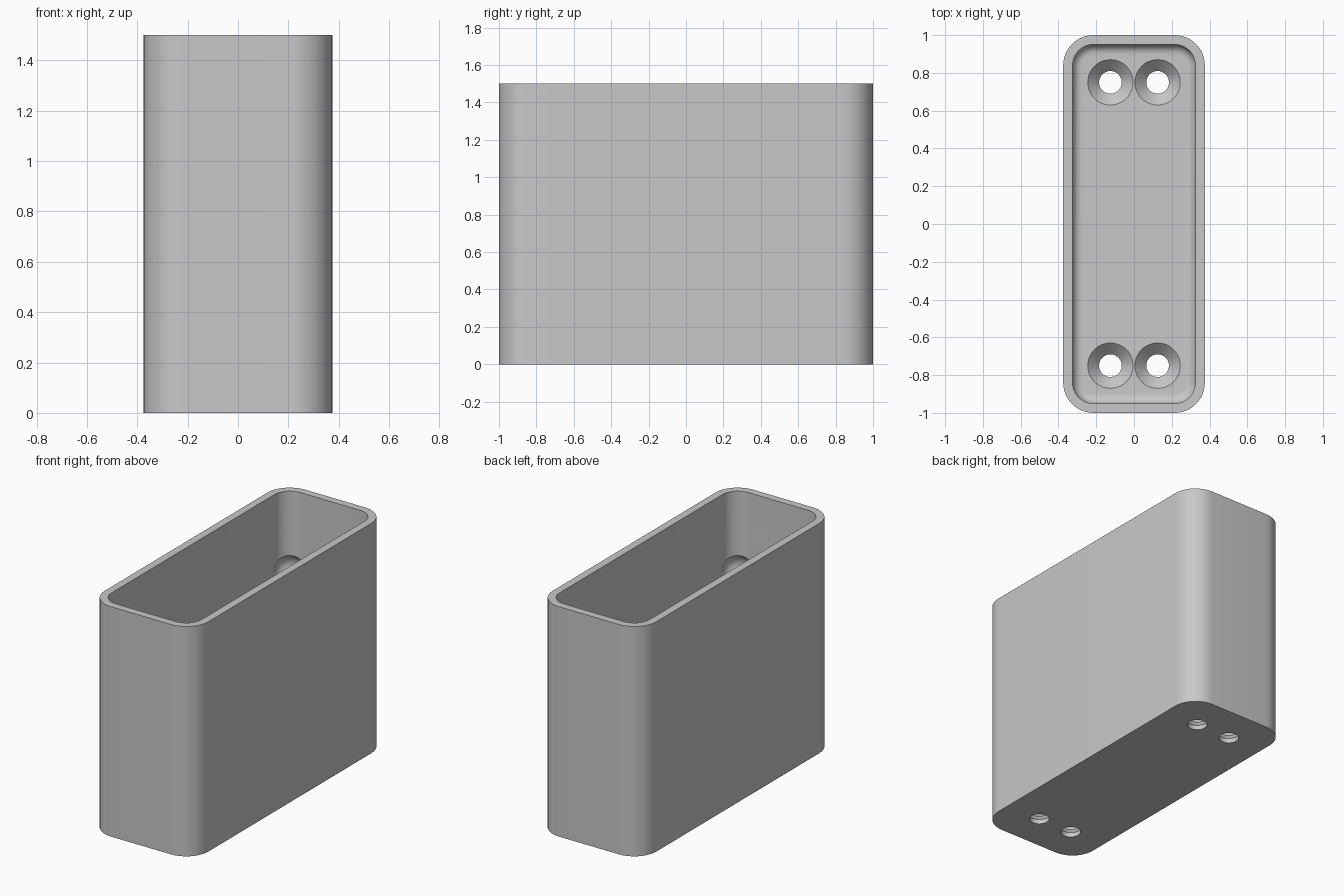
import bpy, bmesh, math
from mathutils import Vector

cube = bpy.data.objects.get("Cube")
if cube:
    bpy.data.objects.remove(cube, do_unlink=True)

HALF_X, HALF_Y, HEIGHT = 0.375, 1.0, 1.5
CORNER, WALL, FLOOR, FILLET = 0.16, 0.05, 0.09, 0.05

grey = bpy.data.materials.new("plain_grey")
grey.use_nodes = True
grey.diffuse_color = (0.58, 0.58, 0.58, 1)
grey.node_tree.nodes["Principled BSDF"].inputs["Base Color"].default_value = grey.diffuse_color


def rounded_ring(inset, z, steps=12):
    """Rounded rectangle outline, inset from the outer wall."""
    r = CORNER - inset
    points = []
    for quarter, (sx, sy) in enumerate([(1, 1), (-1, 1), (-1, -1), (1, -1)]):
        for i in range(steps + 1):
            a = math.pi / 2 * (quarter + i / steps)
            points.append((sx * (HALF_X - CORNER) + r * math.cos(a),
                           sy * (HALF_Y - CORNER) + r * math.sin(a), z))
    return points


def circle_ring(x, y, r, z, sides=48):
    return [(x + r * math.cos(2 * math.pi * i / sides),
             y + r * math.sin(2 * math.pi * i / sides), z) for i in range(sides)]


def loft(name, rings):
    """Skin a stack of rings and cap both ends."""
    bm = bmesh.new()
    loops = [[bm.verts.new(p) for p in ring] for ring in rings]
    for low, high in zip(loops, loops[1:]):
        for i in range(len(low)):
            j = (i + 1) % len(low)
            bm.faces.new((low[i], low[j], high[j], high[i]))
    bm.faces.new(loops[0][::-1])
    bm.faces.new(loops[-1])
    bmesh.ops.recalc_face_normals(bm, faces=bm.faces)
    mesh = bpy.data.meshes.new(name)
    bm.to_mesh(mesh)
    bm.free()
    obj = bpy.data.objects.new(name, mesh)
    bpy.context.collection.objects.link(obj)
    mesh.materials.append(grey)
    return obj


def cut(target, cutter):
    cutter.hide_render = True
    mod = target.modifiers.new("cut", 'BOOLEAN')
    mod.operation, mod.solver, mod.object = 'DIFFERENCE', 'EXACT', cutter
    bpy.context.view_layer.objects.active = target
    bpy.ops.object.modifier_apply(modifier=mod.name)
    bpy.data.objects.remove(cutter, do_unlink=True)


# Open box: outer wall, rim, inner wall, rounded floor edge
rings = [rounded_ring(0, 0), rounded_ring(0, HEIGHT), rounded_ring(WALL, HEIGHT)]
for i in range(9):
    a = math.pi / 2 * i / 8
    rings.append(rounded_ring(WALL + FILLET * (1 - math.cos(a)),
                              FLOOR + FILLET * (1 - math.sin(a))))
box = loft("open_box", rings)

for sx in (-1, 1):
    for sy in (-1, 1):
        # Countersunk screw hole in the floor
        x, y = sx * 0.125, sy * 0.75
        profile = [(0.06, -0.05), (0.06, 0.03), (0.12, FLOOR), (0.12, FLOOR + 0.1)]
        cut(box, loft("screw_cutter", [circle_ring(x, y, r, z) for r, z in profile]))

# Shallow dimple inside two opposite corners
for s in (-1, 1):
    direction = Vector((s * 0.574, -s * 0.819, 0))
    centre = Vector((s * (HALF_X - CORNER), -s * (HALF_Y - CORNER), 1.01))
    centre += direction * (CORNER - WALL - 0.055)
    bpy.ops.mesh.primitive_uv_sphere_add(segments=32, ring_count=16, radius=0.09,
                                         location=centre)
    dimple = bpy.context.object
    dimple.data.materials.append(grey)
    cut(box, dimple)

# Smooth curved walls, keep rims sharp
bpy.ops.object.select_all(action='DESELECT')
box.select_set(True)
bpy.context.view_layer.objects.active = box
bpy.ops.object.shade_smooth_by_angle(angle=math.radians(30))
